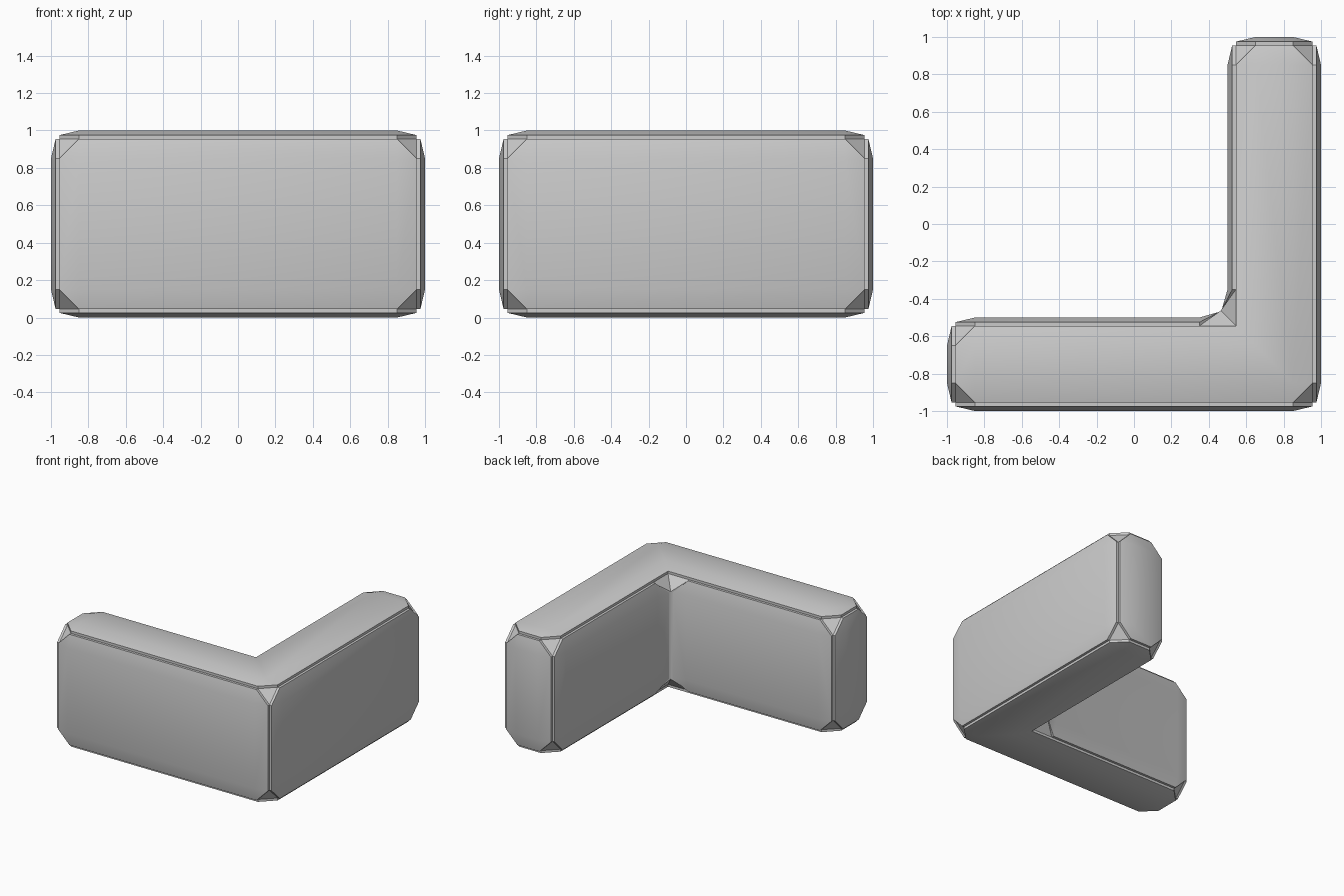
import bpy, bmesh
from mathutils import Vector
from itertools import product

if "Cube" in bpy.data.objects:
    bpy.data.objects.remove(bpy.data.objects["Cube"])

CORE, FLAT = 0.955, 0.85     # core half size, flat panel half size
OUT = CORE - FLAT            # width of the sloping panel border


def swap(p):
    """Mirror across the diagonal of the L."""
    return Vector((-p[1], -p[0], p[2]))


def finish(name, bm):
    bmesh.ops.recalc_face_normals(bm, faces=bm.faces[:])
    me = bpy.data.meshes.new(name)
    bm.to_mesh(me)
    bm.free()
    ob = bpy.data.objects.new(name, me)
    bpy.context.collection.objects.link(ob)
    bpy.ops.object.select_all(action='DESELECT')
    ob.select_set(True)
    bpy.context.view_layer.objects.active = ob
    bpy.ops.object.shade_smooth_by_angle(angle=0.5)
    return ob


def hull(name, pts):
    bm = bmesh.new()
    for p in pts:
        bm.verts.new(p)
    res = bmesh.ops.convex_hull(bm, input=bm.verts[:])
    junk = [v for v in bm.verts if not v.link_faces]
    bmesh.ops.delete(bm, geom=junk, context='VERTS')
    bmesh.ops.dissolve_limit(bm, angle_limit=0.01, verts=bm.verts[:], edges=bm.edges[:])
    finish(name, bm)


def panel(name, flat, place, lift=lambda u: -0.025):
    """Raised panel: flat centre, sloping border, clipped corners, thin rim."""
    bm = bmesh.new()
    n = len(flat)
    pts = [Vector(p) for p in flat]            # counter-clockwise outline
    top = [bm.verts.new(place(p.x, p.y, 0)) for p in pts]
    rim, first, last = [], [], []
    for i, p in enumerate(pts):
        a = (p - pts[i - 1]).normalized()
        b = (pts[(i + 1) % n] - p).normalized()
        na, nb = Vector((a.y, -a.x)) * OUT, Vector((b.y, -b.x)) * OUT
        convex = a.x * b.y - a.y * b.x > 0
        first.append(len(rim))
        rim += [p + na, p + nb] if convex else [p + na + nb]
        last.append(len(rim) - 1)
    edge = [bm.verts.new(place(q.x, q.y, lift(q.x))) for q in rim]
    base = [bm.verts.new(place(q.x, q.y, -0.048)) for q in rim]
    bm.faces.new(top)
    bm.faces.new(base)
    for i in range(n):
        j = (i + 1) % n
        bm.faces.new((top[i], edge[last[i]], edge[first[j]], top[j]))
        if first[i] != last[i]:
            bm.faces.new((top[i], edge[first[i]], edge[last[i]]))
    m = len(rim)
    for i in range(m):
        j = (i + 1) % m
        bm.faces.new((edge[i], base[i], base[j], edge[j]))
    finish(name, bm)


def rect(u0, u1, v0, v1):
    return [(u0, v0), (u1, v0), (u1, v1), (u0, v1)]


# Core of each arm: box with its eight corners cut off
arm = []
for x, y, z in product((-1, 1), (-1, 1), (-1, 1)):
    c = Vector((x * CORE, -0.75 + y * 0.205, 0.5 + z * 0.455))
    for k, s in enumerate((x, y, z)):
        p = c.copy()
        p[k] -= s * OUT
        arm.append(p)
hull("front_arm_core", arm)
hull("side_arm_core", [swap(p) for p in arm])

# Fill along the inside corner
fill = [(0.35, -0.545, 0.045), (0.545, -0.545, 0.045),
        (0.455, -0.475, 0.15), (0.475, -0.455, 0.15)]
fill += [(x, y, 1 - z) for x, y, z in fill]
hull("inside_corner_front", fill)
hull("inside_corner_side", [swap(p) for p in fill])

# Upright panels, each repeated on the mirrored arm
uprights = [
    ("outer_panel", rect(-FLAT, FLAT, 0.15, 0.85),
     lambda u, v, w: Vector((u, -1 - w, v)), lambda u: -0.025),
    ("end_panel", rect(-FLAT, -0.65, 0.15, 0.85),
     lambda u, v, w: Vector((-1 - w, u, v)), lambda u: -0.025),
    ("inner_panel", rect(-FLAT, 0.35, 0.15, 0.85),
     lambda u, v, w: Vector((u, -0.5 + w, v)), lambda u: 0.03 if u > 0.4 else -0.025),
]
for name, outline, place, lift in uprights:
    panel("front_arm_" + name, outline, place, lift)
    panel("side_arm_" + name, outline,
          lambda u, v, w, f=place: swap(f(u, v, w)), lift)

# L-shaped top and bottom panels
ell = [(-FLAT, -FLAT), (FLAT, -FLAT), (FLAT, FLAT),
       (0.65, FLAT), (0.65, -0.65), (-FLAT, -0.65)]
panel("top_panel", ell, lambda u, v, w: Vector((u, v, 1 + w)))
panel("bottom_panel", ell, lambda u, v, w: Vector((u, v, -w)))
